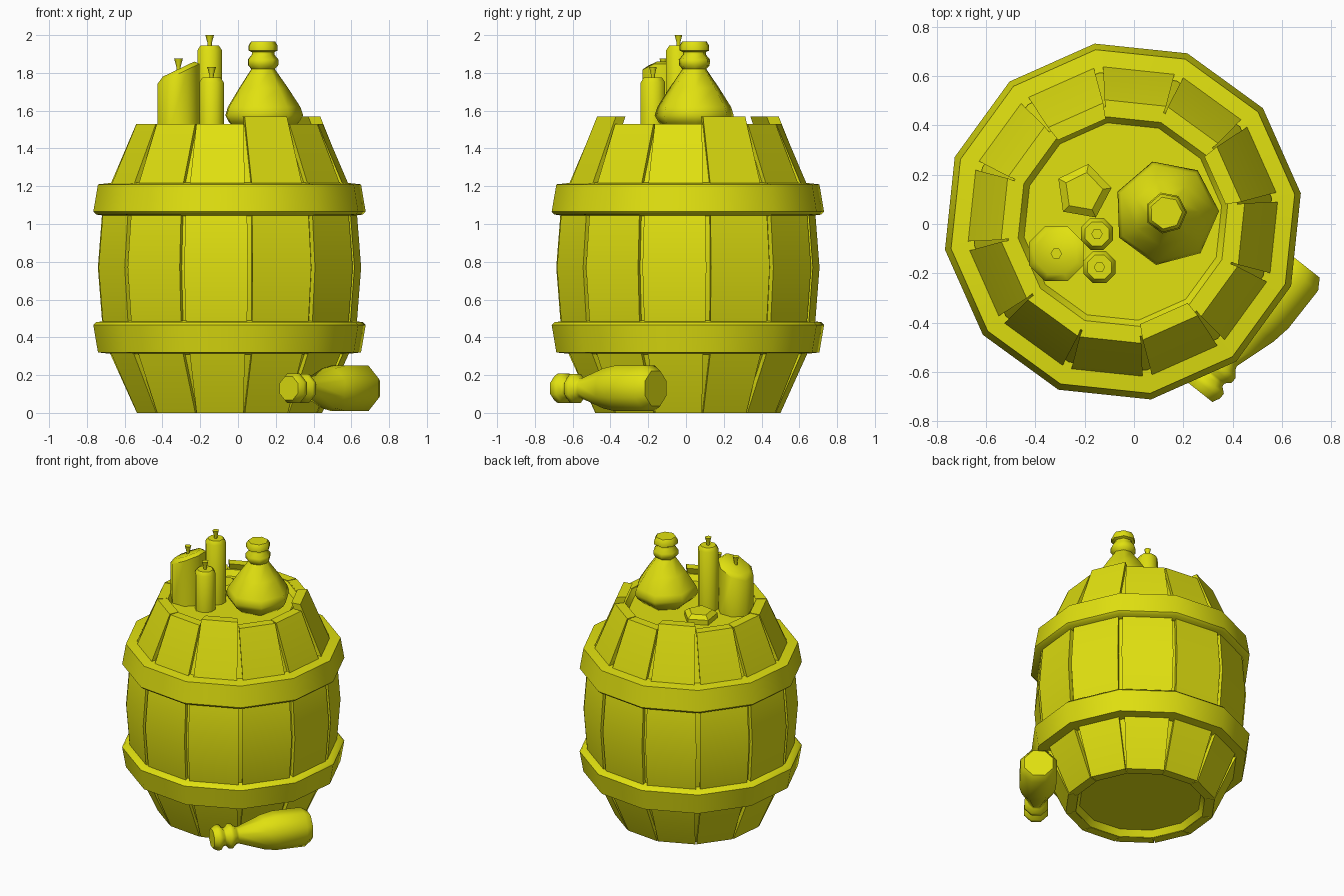
import bpy, bmesh, math
from mathutils import Matrix, Vector

cube = bpy.data.objects.get("Cube")
if cube:
    bpy.data.objects.remove(cube, do_unlink=True)

yellow = bpy.data.materials.new("yellow")
yellow.use_nodes = True
COLOUR = (0.75, 0.75, 0.005, 1)
yellow.diffuse_color = COLOUR
yellow.node_tree.nodes["Principled BSDF"].inputs["Base Color"].default_value = COLOUR

AXIS = Vector((-0.045, 0.01, 0))   # barrel axis
SIDES = 12
PHASE = 9                          # angle of the first seam
LID = 1.49


def finish(name, bm, angle):
    bmesh.ops.recalc_face_normals(bm, faces=bm.faces)
    mesh = bpy.data.meshes.new(name)
    bm.to_mesh(mesh)
    bm.free()
    mesh.materials.append(yellow)
    mesh.shade_smooth()
    mesh.set_sharp_from_angle(angle=math.radians(angle))
    ob = bpy.data.objects.new(name, mesh)
    bpy.context.collection.objects.link(ob)
    return ob


def lathe(name, profile, sides, centre, phase=0, angle=40, loop=False, slope=0, slope_from=9):
    """Turn (radius, height) points round the z axis; loop joins the ends into a ring."""
    bm = bmesh.new()
    rings = []
    for r, z in profile:
        ring = []
        for i in range(sides):
            a = math.radians(phase) + math.tau * i / sides
            x, y = r * math.cos(a), r * math.sin(a)
            ring.append(bm.verts.new((x, y, z + (slope * x if z > slope_from else 0))))
        rings.append(ring)
    pairs = list(zip(rings, rings[1:]))
    if loop:
        pairs.append((rings[-1], rings[0]))
    else:
        bm.faces.new(rings[0])
        bm.faces.new(rings[-1])
    for low, high in pairs:
        for i in range(sides):
            j = (i + 1) % sides
            bm.faces.new((low[i], low[j], high[j], high[i]))
    ob = finish(name, bm, angle)
    ob.location = centre
    return ob


# Staves: rows of (height, radius, half gap)
ROWS = [(0, .497, .004), (.32, .645, .02), (.49, .685, .014), (.77, .707, .013),
        (1.05, .685, .014), (1.21, .64, .02), (1.53, .50, .004)]
RAISED = (0, 3, 9)
half = math.pi / SIDES


def stave(index):
    rows = list(ROWS)
    if index in RAISED:
        rows[-1] = (1.57, .488, .004)
    bm = bmesh.new()
    rings = []
    for z, r, gap in rows:
        ring = []
        for radius, side in ((r, -1), (r, 1), (r - .065, 1), (r - .065, -1)):
            ring.append(bm.verts.new((radius * math.cos(half),
                                      side * (radius * math.sin(half) - gap), z)))
        rings.append(ring)
    for low, high in zip(rings, rings[1:]):
        for i in range(4):
            j = (i + 1) % 4
            bm.faces.new((low[i], low[j], high[j], high[i]))
    bm.faces.new(rings[0])
    bm.faces.new(rings[-1])
    ob = finish(f"stave_{index + 1}", bm, 30)
    ob.location = AXIS
    ob.rotation_euler.z = math.radians(PHASE) + half * (2 * index + 1)


for k in range(SIDES):
    stave(k)

# Inner barrel wall with recessed lid and base
core = [(.405, .045), (.43, .003)]
core += [(r - .03, max(.003, min(z, 1.527))) for z, r, g in ROWS]
core += [(.43, 1.527), (.405, LID)]
lathe("barrel_core", core, SIDES, AXIS, PHASE)

# Hoops, the lower one mirrored from the upper one
hoop = [(.61, 1.22), (.705, 1.21), (.73, 1.065), (.715, 1.05), (.64, 1.04)]
lathe("upper_hoop", hoop, SIDES, AXIS, PHASE, loop=True)
lathe("lower_hoop", [(r, 1.53 - z) for r, z in hoop], SIDES, AXIS, PHASE, loop=True)

# Standing round bottle
lathe("round_bottle",
      [(.14, LID), (.195, 1.54), (.215, 1.575), (.20, 1.62), (.135, 1.72), (.065, 1.82),
       (.083, 1.84), (.085, 1.87), (.062, 1.897), (.062, 1.91), (.08, 1.918),
       (.08, 1.945), (.066, 1.967)],
      7, (.13, .045, 0), 2, angle=55)

# Lying bottle, base at the left, neck towards the front
bottle = lathe("lying_bottle",
               [(.10, 0), (.13, .045), (.13, .24), (.115, .32), (.055, .49), (.06, .505),
                (.083, .53), (.083, .555), (.06, .575), (.06, .59), (.085, .61),
                (.085, .635), (.068, .665)],
               8, (0, 0, 0), 22.5, angle=50)
direction = Vector((-.41, -.52, 0)).normalized()
side = Vector((0, 0, 1)).cross(direction)
turn = Matrix((side, Vector((0, 0, 1)), direction)).transposed()
if turn.determinant() < 0:
    turn = Matrix((-side, Vector((0, 0, 1)), direction)).transposed()
bottle.matrix_world = Matrix.Translation((.68, -.16, .13)) @ turn.to_4x4()


# Candles with flared wicks
def candle(name, x, y, r, top, slope=0):
    lathe(name, [(r, LID), (r, top - .025), (r * .75, top)], 8, (x, y, 0), 22.5,
          angle=50, slope=slope, slope_from=LID + .1)
    lathe(name + "_wick", [(.010, top - .02), (.012, top + .015), (.023, top + .055)],
          6, (x, y, 0), angle=62)


candle("large_candle", -.315, -.12, .12, 1.82, slope=.48)
candle("tall_candle", -.15, -.04, .07, 1.945)
candle("short_candle", -.14, -.175, .07, 1.775)

# Burnt-down stub on the lid
lathe("candle_stub", [(.115, LID), (.115, LID + .035), (.08, LID + .06)], 5,
      (-.205, .13, 0), 8, angle=30)
